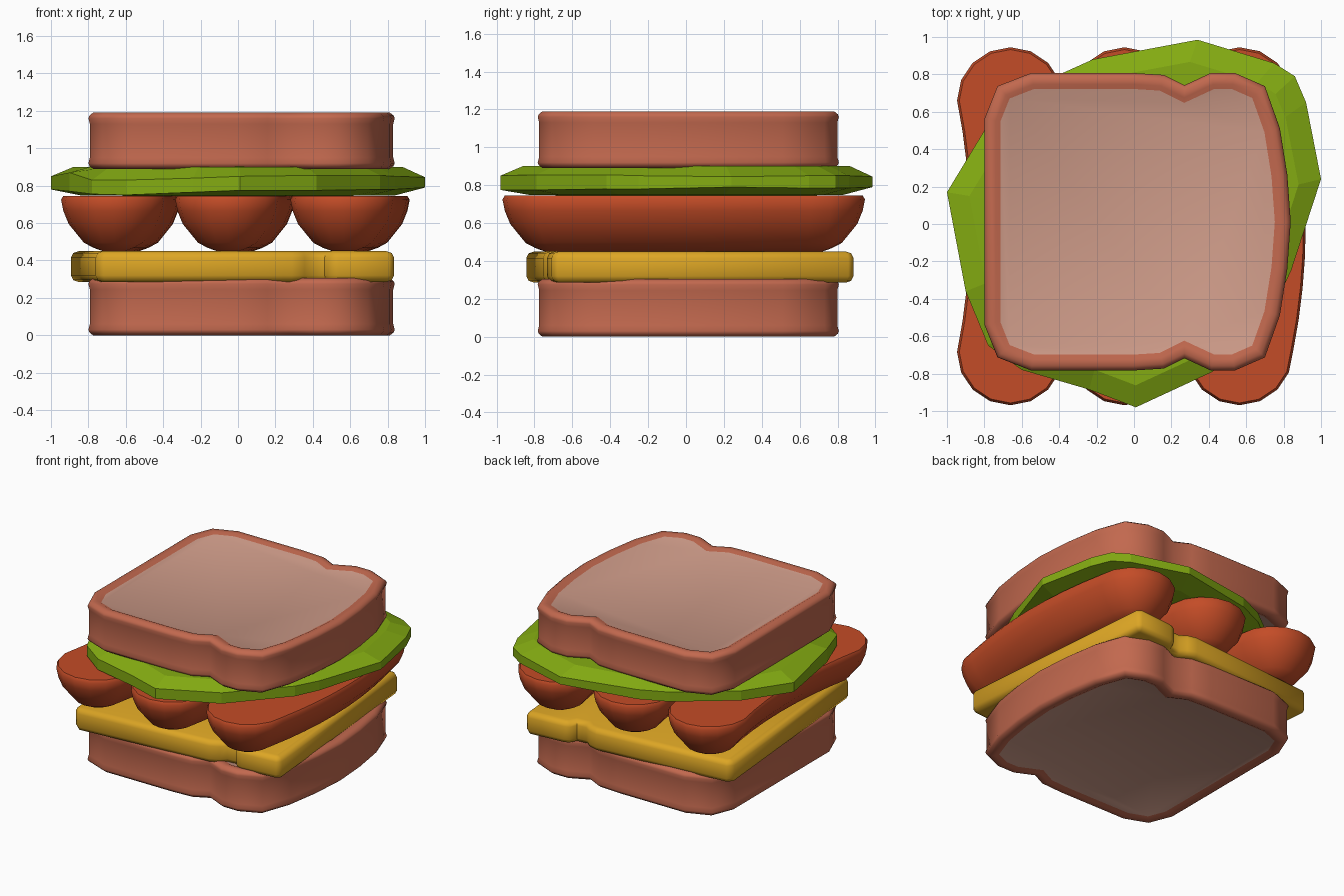
import bpy, math
from mathutils import Vector, Matrix

if "Cube" in bpy.data.objects:
    bpy.data.objects.remove(bpy.data.objects["Cube"])


def material(name, rgb):
    m = bpy.data.materials.new(name)
    m.diffuse_color = (*rgb, 1)
    m.use_nodes = True
    m.node_tree.nodes["Principled BSDF"].inputs["Base Color"].default_value = m.diffuse_color
    return m


CRUST = material("crust brown", (0.54, 0.14, 0.077))
CRUMB = material("crumb beige", (0.62, 0.33, 0.25))
CHEESE = material("cheese yellow", (0.72, 0.38, 0.018))
SAUSAGE = material("sausage red", (0.55, 0.072, 0.02))
LETTUCE = material("lettuce green", (0.23, 0.41, 0.006))


def inset(outline, d):
    """Mitred inward offset of a counter-clockwise outline."""
    pts = [Vector(p) for p in outline]
    out = []
    for i, p in enumerate(pts):
        a = (p - pts[i - 1]).normalized()
        b = (pts[(i + 1) % len(pts)] - p).normalized()
        n1, n2 = Vector((-a.y, a.x)), Vector((-b.y, b.x))
        out.append(p + (n1 + n2) * (d / max(0.3, 1 + n1.dot(n2))))
    return out


def skin(name, rings, mats, cap_mat=0, angle=40):
    """Join equal-sized rings into a closed solid."""
    n = len(rings[0])
    verts = [v for r in rings for v in r]
    faces = [list(range(n))[::-1], [(len(rings) - 1) * n + i for i in range(n)]]
    for k in range(len(rings) - 1):
        for i in range(n):
            j = (i + 1) % n
            faces.append([k * n + i, k * n + j, (k + 1) * n + j, (k + 1) * n + i])
    me = bpy.data.meshes.new(name)
    me.from_pydata(verts, [], faces)
    for m in mats:
        me.materials.append(m)
    for f in me.polygons[:2]:
        f.material_index = cap_mat
    if angle:
        me.shade_smooth()
        me.set_sharp_from_angle(angle=math.radians(angle))
    ob = bpy.data.objects.new(name, me)
    bpy.context.collection.objects.link(ob)
    return ob


def loft(name, outline, levels, mats, cap_mat=0, angle=40):
    """levels: (inset, z) pairs from bottom to top."""
    rings = [[(p.x, p.y, z) for p in inset(outline, d)] for d, z in levels]
    return skin(name, rings, mats, cap_mat, angle)


# Bread slices: half outline mirrored front to back
half = [(-0.8, -0.55), (-0.73, -0.725), (-0.55, -0.795), (0.0, -0.795),
        (0.16, -0.785), (0.27, -0.73), (0.41, -0.795), (0.54, -0.795),
        (0.70, -0.725), (0.78, -0.50), (0.82, -0.25), (0.838, 0.0)]
bread = half + [(x, -y) for x, y in half[-2::-1]]
bread = [(x, y + 0.012) for x, y in bread]


def slice_of_bread(name, z0, z1):
    rim = [(0.085, 0.012), (0.06, 0.0), (0.025, 0.0), (0.006, 0.015),
           (0.0, 0.03), (0.008, 0.06)]
    levels = [(d, z0 + h) for d, h in rim] + [(d, z1 - h) for d, h in rim[::-1]]
    loft(name, bread, levels, [CRUST, CRUMB], cap_mat=1, angle=50)


slice_of_bread("bottom_bread", 0.0, 0.305)
slice_of_bread("top_bread", 0.89, 1.19)

# Cheese: square slice with two side notches, turned slightly
low = [(-0.80, -0.76), (-0.76, -0.80), (0.25, -0.80), (0.32, -0.775), (0.36, -0.74),
       (0.43, -0.74), (0.46, -0.79), (0.50, -0.80), (0.77, -0.80), (0.80, -0.77)]
square = low + [(x, -y) for x, y in low[::-1]]
turn = Matrix.Rotation(math.radians(5), 2)
cheese = [turn @ Vector(p) + Vector((-0.03, 0.02)) for p in square]
loft("cheese", cheese,
     [(0.04, 0.285), (0.012, 0.295), (0, 0.32), (0, 0.415), (0.012, 0.44), (0.04, 0.45)],
     [CHEESE], angle=45)

# Sausages: three bent half capsules, flat side up
R, L = 0.285, 0.672


def bend(y):
    return 0.035 - 0.068 * min(1, abs(y) / L) ** 2


def sausage_outline(cx):
    pts = []
    for k in range(9):      # front end
        a = math.pi + math.pi * k / 8
        pts.append((R * math.cos(a), -L + R * math.sin(a)))
    pts += [(R, -L + 2 * L * k / 8) for k in range(1, 8)]
    for k in range(9):      # back end
        a = math.pi * k / 8
        pts.append((R * math.cos(a), L + R * math.sin(a)))
    pts += [(-R, L - 2 * L * k / 8) for k in range(1, 8)]
    return [(x + cx + bend(y), y - 0.012) for x, y in pts]


for name, cx in (("left", -0.628), ("middle", -0.018), ("right", 0.598)):
    loft(name + "_sausage", sausage_outline(cx),
         [(0.22, 0.45), (0.17, 0.468), (0.12, 0.495), (0.04, 0.595),
          (0.012, 0.665), (0.0, 0.725), (0.012, 0.745)], [SAUSAGE], angle=50)

# Lettuce: faceted leaf, rim points as (x, y, lower z, upper z)
leaf = [(0.01, -0.98, 0.775, 0.85), (0.42, -0.79, 0.775, 0.855), (0.76, -0.42, 0.78, 0.855),
        (0.84, -0.25, 0.78, 0.85), (1.0, 0.24, 0.79, 0.845), (0.92, 0.65, 0.785, 0.85),
        (0.86, 0.79, 0.785, 0.85), (0.75, 0.86, 0.785, 0.85), (0.34, 0.985, 0.79, 0.845),
        (-0.22, 0.88, 0.79, 0.86), (-0.42, 0.79, 0.79, 0.86), (-0.80, 0.50, 0.79, 0.86),
        (-1.0, 0.17, 0.78, 0.85), (-0.90, -0.36, 0.77, 0.87), (-0.78, -0.65, 0.755, 0.83),
        (-0.60, -0.78, 0.75, 0.83), (-0.24, -0.885, 0.765, 0.84)]


def ring(s, z):
    return [(x * s, y * s, z) for x, y, _, _ in leaf]


skin("lettuce",
     [ring(0.5, 0.745), ring(0.84, 0.748), [(x, y, a) for x, y, a, b in leaf],
      [(x, y, b) for x, y, a, b in leaf], ring(0.88, 0.9), ring(0.5, 0.905)],
     [LETTUCE], angle=None)
